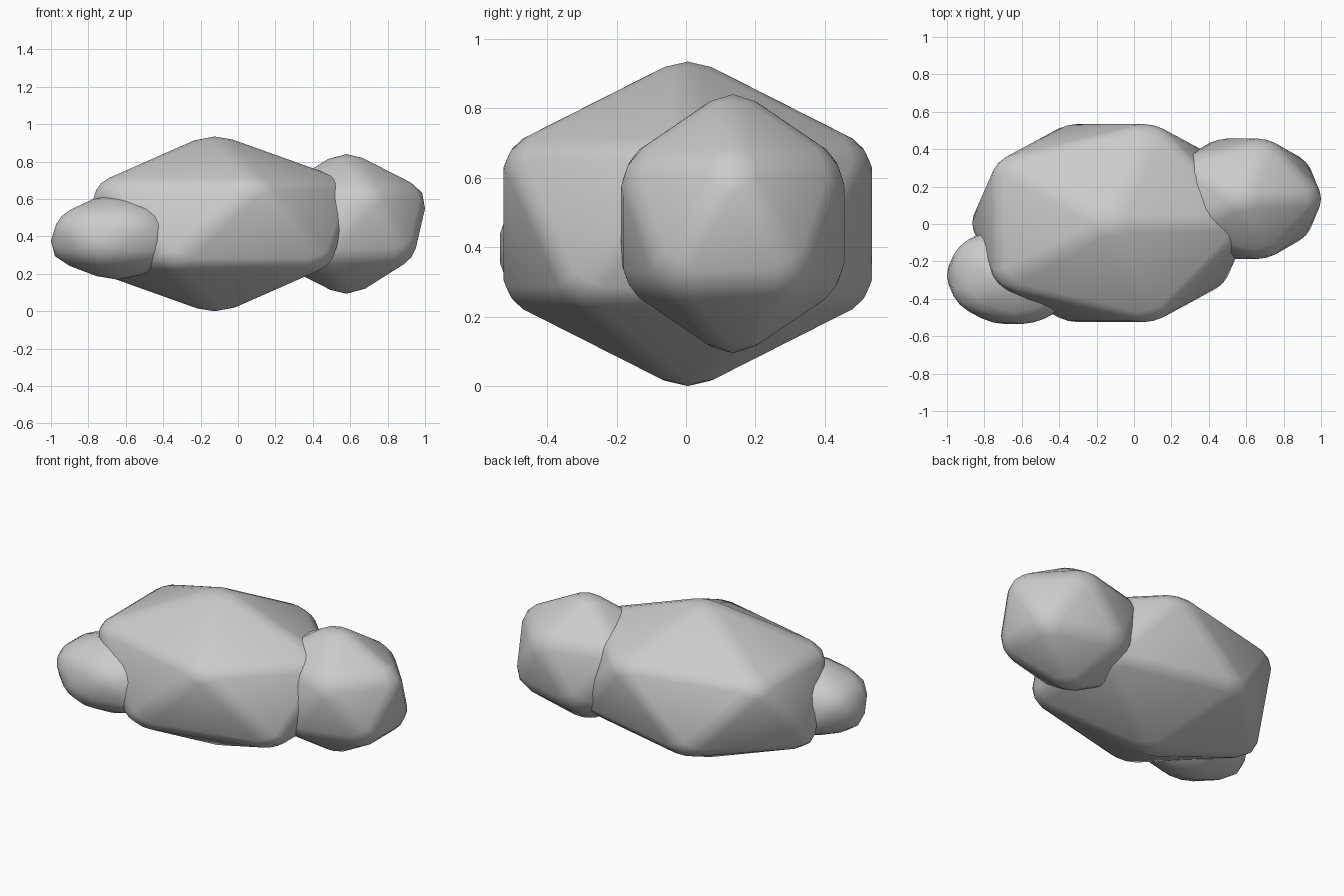
import bpy
from mathutils import Vector

if "Cube" in bpy.data.objects:
    bpy.data.objects.remove(bpy.data.objects["Cube"])


def rock(name, centre, half, bevel, turn=0.0):
    """Bevelled icosahedron stretched to the given half sizes."""
    bpy.ops.mesh.primitive_ico_sphere_add(subdivisions=1, radius=1)
    ob = bpy.context.object
    ob.name = name
    mod = ob.modifiers.new("worn_edges", 'BEVEL')
    mod.width = bevel
    mod.segments = 2
    mod.limit_method = 'NONE'
    bpy.ops.object.modifier_apply(modifier=mod.name)
    verts = ob.data.vertices
    size = [max(abs(v.co[i]) for v in verts) for i in range(3)]
    for v in verts:
        v.co = Vector(v.co[i] * half[i] / size[i] for i in range(3))
    ob.location = centre
    ob.rotation_euler.z = turn
    bpy.ops.object.shade_smooth()
    return ob


# Large middle boulder
rock("large_rock", (-0.125, 0.005, 0.467), (0.74, 0.53, 0.467), 0.08)
# Medium boulder on the right
rock("medium_rock", (0.58, 0.135, 0.467), (0.42, 0.322, 0.373), 0.125)
# Small boulder at the front left
rock("small_rock", (-0.645, -0.275, 0.397), (0.355, 0.26, 0.228), 0.19)
